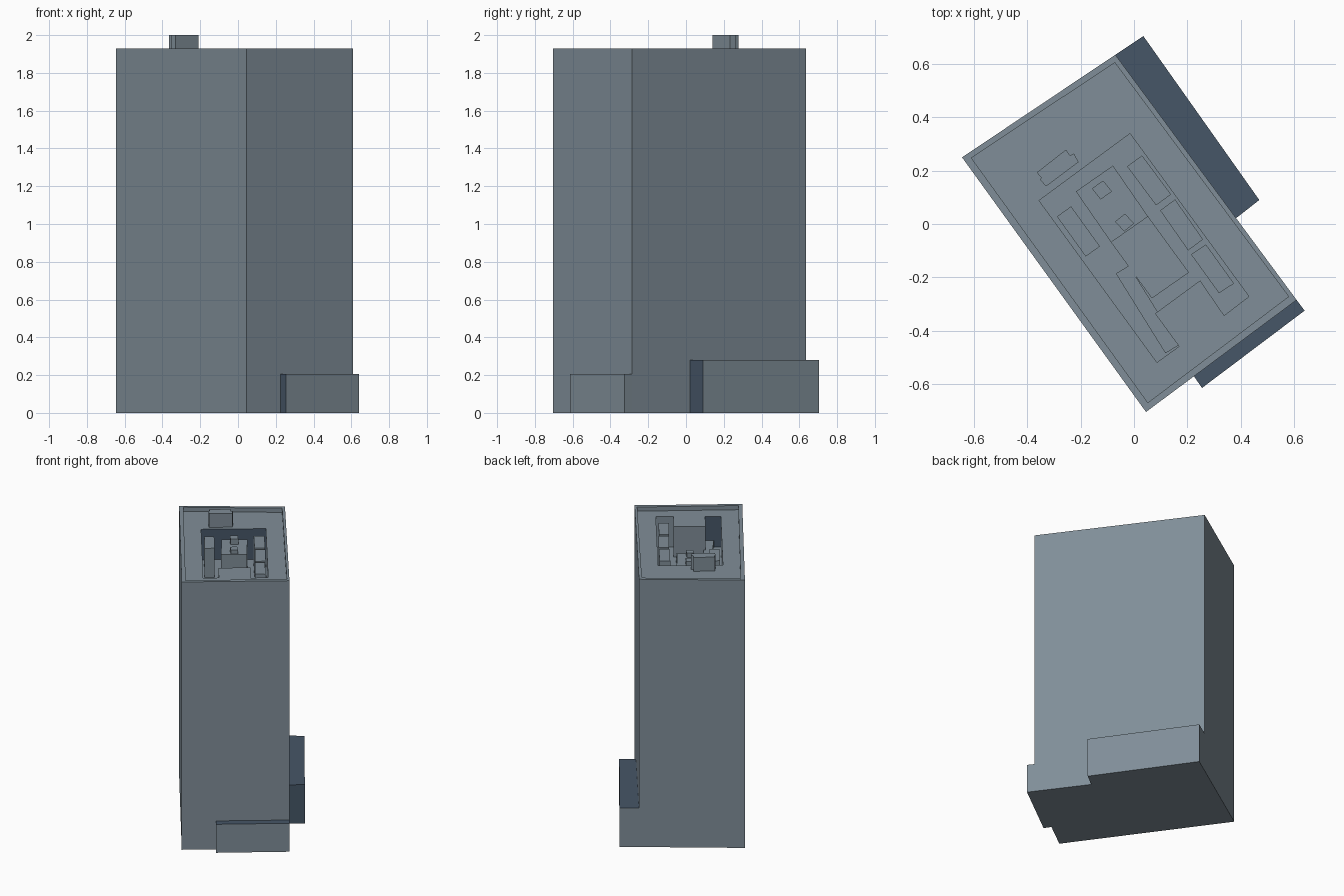
import bpy, bmesh
from mathutils import Vector

if "Cube" in bpy.data.objects:
    bpy.data.objects.remove(bpy.data.objects["Cube"])


def material(name, rgb):
    m = bpy.data.materials.new(name)
    m.diffuse_color = (*rgb, 1)
    m.use_nodes = True
    m.node_tree.nodes["Principled BSDF"].inputs["Base Color"].default_value = m.diffuse_color
    return m


GREY = material("concrete grey", (0.216, 0.27, 0.314))
NAVY = material("dark navy", (0.061, 0.093, 0.136))

ROOF, DECK, PIT = 1.93, 1.90, 1.68


def prism(name, pts, z0, z1):
    """Extrude a flat outline between two heights."""
    bm = bmesh.new()
    f = bm.faces.new([bm.verts.new((x, y, z0)) for x, y in pts])
    up = bmesh.ops.extrude_face_region(bm, geom=[f])["geom"]
    for v in up:
        if isinstance(v, bmesh.types.BMVert):
            v.co.z = z1
    bmesh.ops.recalc_face_normals(bm, faces=bm.faces)
    me = bpy.data.meshes.new(name)
    bm.to_mesh(me)
    bm.free()
    me.materials.append(GREY)
    me.materials.append(NAVY)
    ob = bpy.data.objects.new(name, me)
    bpy.context.collection.objects.link(ob)
    return ob


def box(name, a, b, c, z0, z1):
    """Turned box from three successive plan corners."""
    a, b, c = Vector(a), Vector(b), Vector(c)
    return prism(name, [a, b, c, a + c - b], z0, z1)


def cut(ob, cutter):
    cutter.hide_render = True
    mod = ob.modifiers.new("cut", 'BOOLEAN')
    mod.object = cutter
    mod.solver = 'EXACT'
    bpy.context.view_layer.objects.active = ob
    bpy.ops.object.modifier_apply(modifier=mod.name)
    bpy.data.objects.remove(cutter)


def paint_wall(ob, p, q):
    """Navy on the vertical faces standing on plan line p-q."""
    p, q = Vector(p), Vector(q)
    side = Vector((q.y - p.y, p.x - q.x)).normalized()
    for f in ob.data.polygons:
        c = f.center.xy
        if abs(f.normal.z) < 0.1 and abs((c - p).dot(side)) < 0.008 \
                and (c - (p + q) / 2).length < (q - p).length / 2:
            f.material_index = 1


def paint_top(ob):
    for f in ob.data.polygons:
        if f.normal.z > 0.9:
            f.material_index = 1


# Tower with parapet and sunken plant area
tower = prism("tower", [(-0.645, 0.25), (0.045, -0.705), (0.61, -0.285),
                        (0.383, 0.022), (-0.07, 0.635)], 0, ROOF)
cut(tower, prism("parapet_cutter", [(-0.61, 0.248), (0.052, -0.67),
                                    (0.58, -0.272), (-0.072, 0.605)], DECK, 2.1))
pit = [(-0.356, 0.088), (0.086, -0.519), (0.169, -0.459), (0.079, -0.336),
       (0.248, -0.212), (0.338, -0.343), (0.431, -0.272), (-0.015, 0.339)]
cut(tower, prism("pit_cutter", pit, PIT, 2.1))
paint_wall(tower, pit[0], pit[7])
paint_wall(tower, pit[1], pit[2])

# Low wing along the long side
wing = prism("side_wing", [(-0.07, 0.635), (0.383, 0.022), (0.47, 0.09),
                           (0.035, 0.705)], 0, 0.28)
paint_top(wing)
paint_wall(wing, (0.383, 0.022), (0.47, 0.09))

# Low wing along the short side
porch = prism("front_wing", [(0.225, -0.571), (0.255, -0.615),
                             (0.64, -0.325), (0.61, -0.285)], 0, 0.205)
paint_top(porch)
paint_wall(porch, (0.225, -0.571), (0.255, -0.615))

# Stair head standing above the roof
prism("stair_head", [(-0.365, 0.193), (-0.255, 0.279), (-0.24, 0.257),
                     (-0.225, 0.264), (-0.208, 0.232), (-0.33, 0.141),
                     (-0.353, 0.167), (-0.348, 0.174)], DECK, 2.0)

# Plant units in the two rows
box("left_plant_unit", (-0.289, 0.028), (-0.236, 0.066), (-0.128, -0.084), PIT, 1.89)
for i, (a, b, c) in enumerate([
        ((-0.026, 0.216), (0.03, 0.257), (0.139, 0.111)),
        ((0.098, 0.051), (0.154, 0.092), (0.259, -0.058)),
        ((0.214, -0.114), (0.27, -0.077), (0.375, -0.223))]):
    box(f"right_plant_unit_{i + 1}", a, b, c, PIT, 1.89)
box("low_duct", (-0.068, -0.186), (-0.019, -0.156), (0.167, -0.455), PIT, 1.73)

# Central stepped plant room with two vents
box("plant_room_high", (-0.218, 0.122), (-0.079, 0.219), (0.053, 0.028), PIT, 1.85)
box("plant_room_low", (-0.086, -0.069), (0.053, 0.028), (0.206, -0.182), PIT, 1.73)
box("vent_1", (-0.158, 0.133), (-0.116, 0.163), (-0.083, 0.122), 1.85, 1.89)
box("vent_2", (-0.071, 0.009), (-0.034, 0.039), (0.0, 0.002), 1.73, 1.88)
